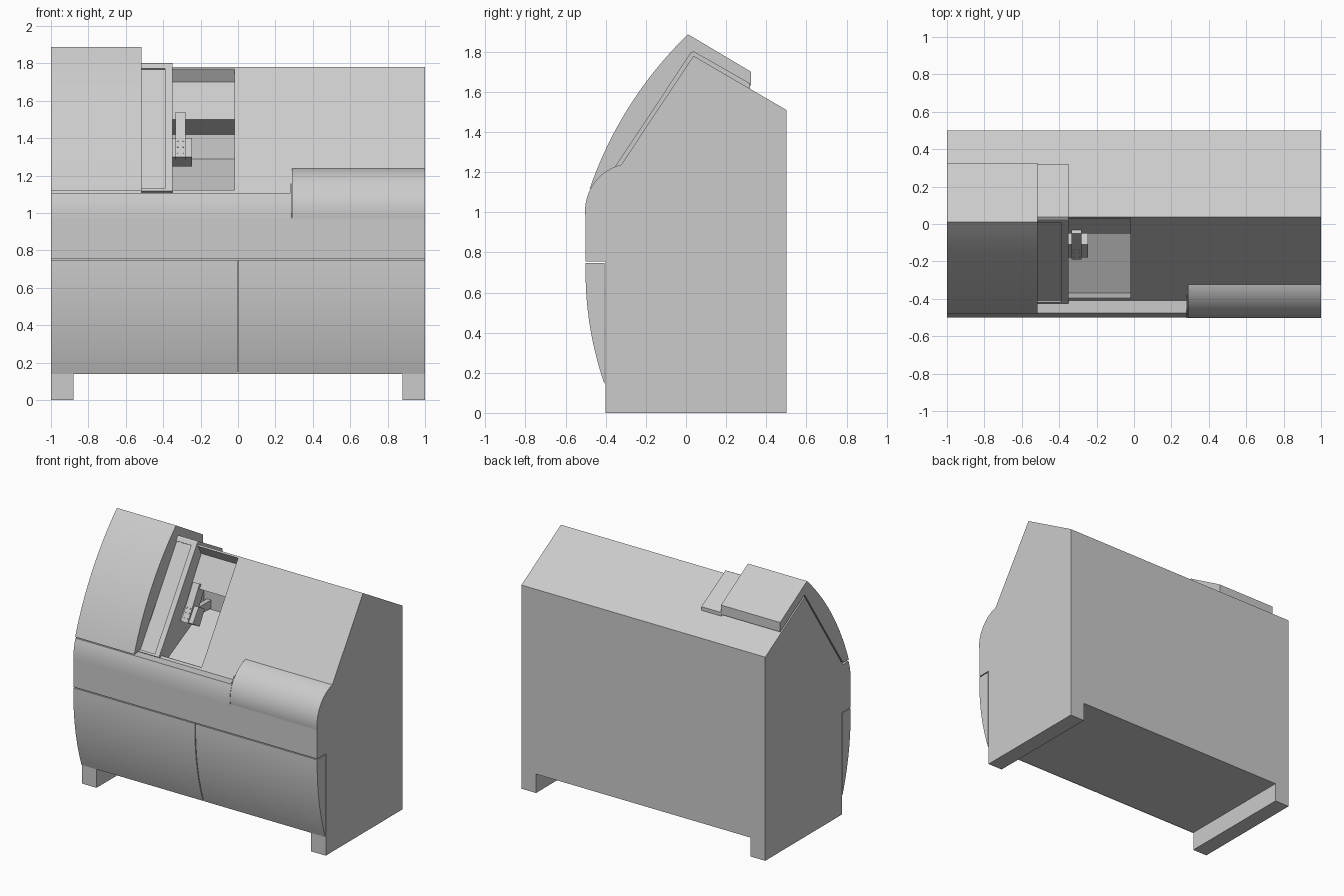
import bpy, bmesh, math
from mathutils import Vector

cube = bpy.data.objects.get("Cube")
if cube:
    bpy.data.objects.remove(cube, do_unlink=True)

grey = bpy.data.materials.new("light grey")
grey.use_nodes = True
grey.diffuse_color = (0.6, 0.6, 0.6, 1)
grey.node_tree.nodes["Principled BSDF"].inputs["Base Color"].default_value = (0.6, 0.6, 0.6, 1)


def prism(name, x0, x1, profile):
    """Extrude a (y, z) side profile from x0 to x1."""
    bm = bmesh.new()
    face = bm.faces.new([bm.verts.new((x0, y, z)) for y, z in profile])
    ext = bmesh.ops.extrude_face_region(bm, geom=[face])
    verts = [v for v in ext["geom"] if isinstance(v, bmesh.types.BMVert)]
    bmesh.ops.translate(bm, verts=verts, vec=(x1 - x0, 0, 0))
    bmesh.ops.recalc_face_normals(bm, faces=bm.faces)
    mesh = bpy.data.meshes.new(name)
    bm.to_mesh(mesh)
    bm.free()
    mesh.materials.append(grey)
    obj = bpy.data.objects.new(name, mesh)
    bpy.context.collection.objects.link(obj)
    return obj


def smooth(obj):
    bpy.ops.object.select_all(action="DESELECT")
    obj.select_set(True)
    bpy.context.view_layer.objects.active = obj
    bpy.ops.object.shade_smooth_by_angle(angle=math.radians(25))


def arc(a, m, b, n=20):
    """Points on the circle through a, m and b."""
    (ax, ay), (mx, my), (bx, by) = a, m, b
    d = 2 * (ax * (my - by) + mx * (by - ay) + bx * (ay - my))
    sa, sm, sb = ax * ax + ay * ay, mx * mx + my * my, bx * bx + by * by
    cx = (sa * (my - by) + sm * (by - ay) + sb * (ay - my)) / d
    cy = (sa * (bx - mx) + sm * (ax - bx) + sb * (mx - ax)) / d
    r = math.hypot(ax - cx, ay - cy)
    t0 = math.atan2(ay - cy, ax - cx)
    sweep = math.remainder(math.atan2(by - cy, bx - cx) - t0, math.tau)
    return [(cx + r * math.cos(t0 + sweep * i / n), cy + r * math.sin(t0 + sweep * i / n))
            for i in range(n + 1)]


# Sloped front: y at a given height, and unit normal
LOW, RIDGE = Vector((-0.5, 0.97)), Vector((0.037, 1.78))
along = (RIDGE - LOW).normalized()
normal = Vector((-along.y, along.x))


def on_slope(z, off):
    p = LOW + along * ((z - LOW.y) / along.y) + normal * off
    return (p.x, p.y)


def slope_plate(name, x0, x1, z0, z1, off):
    return prism(name, x0, x1, [on_slope(z0, 0), on_slope(z0, off),
                                on_slope(z1, off), on_slope(z1, 0)])


# Main housing with the work chamber cut out
housing = prism("housing", -1, 1, [(-0.4, 0.14), (0.5, 0.14), (0.5, 1.51), tuple(RIDGE),
                                   tuple(LOW), (-0.5, 0.755), (-0.4, 0.755)])
cutter = prism("chamber_cutter", -0.35, -0.02, [
    (-0.46, 1.122), (-0.395, 1.122), (-0.37, 1.05), (0.1, 1.29), (0.1, 1.42),
    (-0.05, 1.5), (0.07, 1.7), (0.03, 1.77), (-0.1, 1.8)])
cutter.hide_render = True
cut = housing.modifiers.new("chamber", "BOOLEAN")
cut.operation, cut.solver, cut.object = "DIFFERENCE", "EXACT", cutter
bpy.context.view_layer.objects.active = housing
housing.select_set(True)
bpy.ops.object.modifier_apply(modifier="chamber")
bpy.data.objects.remove(cutter, do_unlink=True)

# Foot rails
for side, x0 in (("right", -1), ("left", 0.88)):
    prism(side + "_foot_rail", x0, x0 + 0.12, [(-0.4, 0), (0.5, 0), (0.5, 0.14), (-0.4, 0.14)])

# Curved lower doors, split in the middle
lower = arc((-0.5, 0.748), (-0.477, 0.42), (-0.405, 0.14)) + [(-0.405, 0.748)]
for side, x0, x1 in (("right", -1, -0.003), ("left", 0.003, 1)):
    smooth(prism(side + "_lower_door", x0, x1, lower))

# Front sill below the chamber, and the rounded cover beside it
smooth(prism("front_sill", -1, 0.28, arc((-0.5, 0.97), (-0.494, 1.04), (-0.476, 1.107), 6)
             + [on_slope(1.107, 0)]))
cover = arc((-0.5, 0.97), (-0.447, 1.16), (-0.31, 1.24))
smooth(prism("rounded_cover", 0.288, 1, cover + [(-0.31, 1.23)]))
seal = [p for p in cover if p[1] < 1.165]
smooth(prism("cover_seal", 0.28, 0.286, seal + [on_slope(seal[-1][1], 0)]))

# Sliding hood wrapping over the ridge
smooth(prism("sliding_hood", -1, -0.515,
             arc((-0.48, 1.117), (-0.3, 1.5), (0.01, 1.887))
             + [(0.325, 1.7), (0.325, 1.63), (0.037, 1.795), on_slope(1.117, 0.01)]))

# Inner door: frame strips, recessed pane and rear flap
slope_plate("inner_door_pane", -0.515, -0.39, 1.11, 1.78, 0.009)
slope_plate("inner_door_side", -0.39, -0.35, 1.107, 1.785, 0.02)
slope_plate("inner_door_bottom", -0.515, -0.39, 1.107, 1.12, 0.02)
slope_plate("inner_door_top", -0.515, -0.39, 1.762, 1.785, 0.02)
prism("inner_door_flap", -0.515, -0.35, [on_slope(1.785, 0.02), (0.037, 1.803),
                                         (0.32, 1.642), (0.32, 1.615), (0.037, 1.779)])

# Tool head, carrier and arm inside the chamber
prism("tool_head", -0.335, -0.28, [(-0.19, 1.3), (-0.05, 1.54), (0.02, 1.5), (-0.12, 1.26)])
prism("tool_carrier", -0.349, -0.245, [(-0.18, 1.3), (-0.11, 1.4), (-0.04, 1.36), (-0.1, 1.25)])
prism("tool_arm", -0.325, -0.29, [(-0.1, 1.3), (-0.06, 1.36), (0.11, 1.36), (0.11, 1.3)])

# Bolts on the tool head
face = Vector((0, -0.864, 0.504))
for row in range(3):
    for col in (-0.322, -0.293):
        t = 0.1 + row * 0.13
        bpy.ops.mesh.primitive_cylinder_add(
            vertices=10, radius=0.005, depth=0.006,
            location=(col, -0.19 + 0.14 * t, 1.3 + 0.24 * t),
            rotation=face.to_track_quat("Z", "Y").to_euler())
        bolt = bpy.context.object
        bolt.name = "tool_bolt"
        bolt.data.materials.append(grey)
